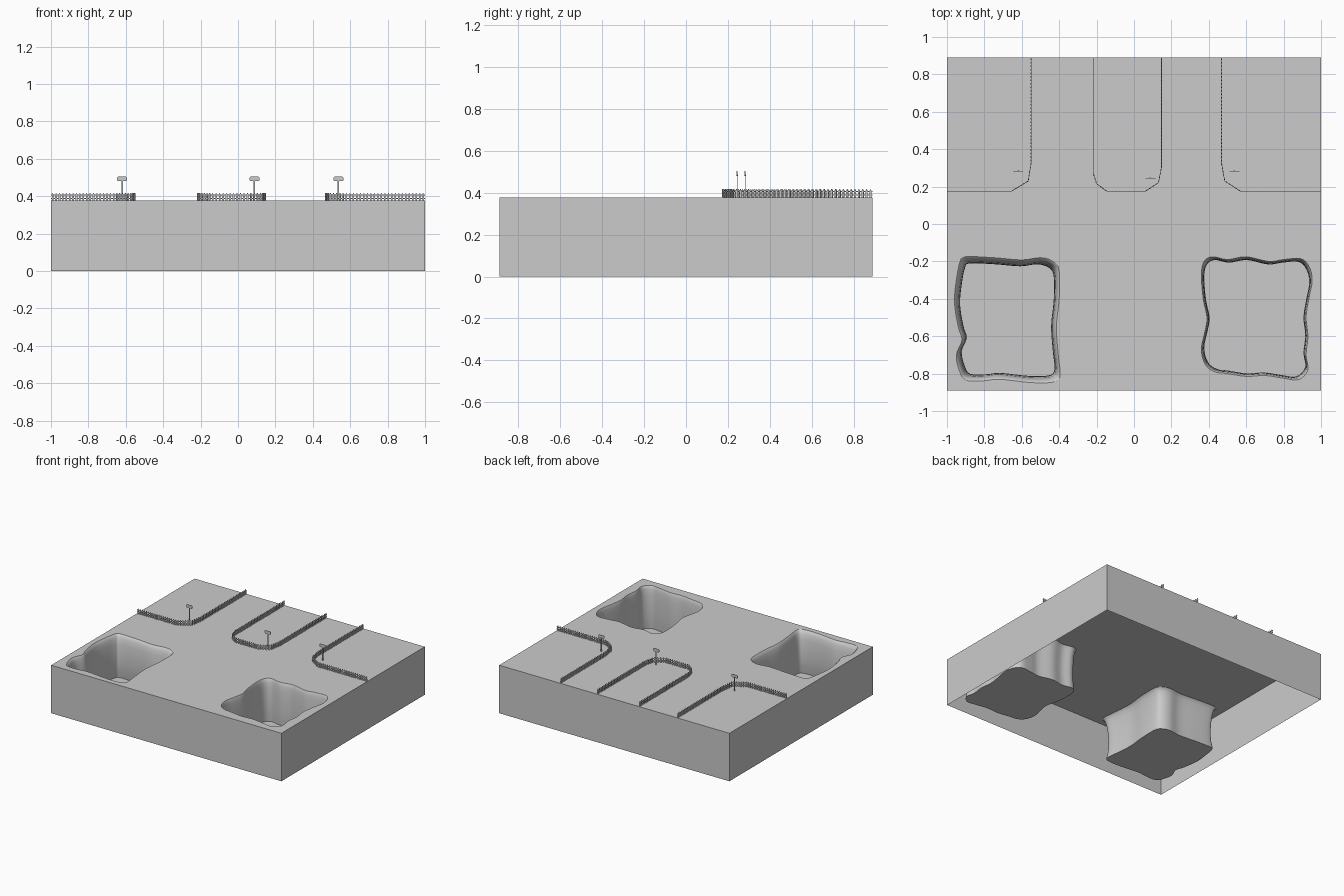
import bpy, bmesh, math
from mathutils import Vector

if "Cube" in bpy.data.objects:
    bpy.data.objects.remove(bpy.data.objects["Cube"])

TOP, HX, HY, FLOOR = 0.377, 1.0, 0.89, 0.045

LEFT_RIM = [(-.90, -.175), (-.75, -.18), (-.6, -.192), (-.5, -.18), (-.43, -.2), (-.40, -.25),
            (-.40, -.4), (-.415, -.55), (-.405, -.7), (-.395, -.81), (-.43, -.845), (-.55, -.848),
            (-.72, -.83), (-.8, -.838), (-.9, -.835), (-.935, -.78), (-.95, -.7), (-.92, -.62),
            (-.94, -.55), (-.96, -.42), (-.95, -.3), (-.93, -.2)]
RIGHT_RIM = [(.42, -.175), (.5, -.19), (.6, -.175), (.72, -.2), (.8, -.19), (.89, -.185),
             (.935, -.225), (.953, -.3), (.935, -.4), (.92, -.5), (.93, -.6), (.92, -.7),
             (.93, -.78), (.88, -.832), (.8, -.825), (.7, -.81), (.6, -.815), (.5, -.80),
             (.43, -.79), (.38, -.75), (.36, -.67), (.38, -.57), (.39, -.5), (.37, -.4),
             (.36, -.27), (.375, -.2)]


def finish(bm, name, smooth=False):
    me = bpy.data.meshes.new(name)
    bm.to_mesh(me)
    bm.free()
    ob = bpy.data.objects.new(name, me)
    bpy.context.collection.objects.link(ob)
    if smooth:
        bpy.ops.object.select_all(action='DESELECT')
        ob.select_set(True)
        bpy.context.view_layer.objects.active = ob
        bpy.ops.object.shade_smooth_by_angle(angle=math.radians(40))
    return ob


def smooth_loop(pts, steps=4):
    """Closed Catmull-Rom curve through the points."""
    out, n = [], len(pts)
    for i in range(n):
        a, b, c, d = (Vector(pts[(i + k) % n]) for k in (-1, 0, 1, 2))
        for s in range(steps):
            t = s / steps
            out.append(0.5 * (2 * b + (c - a) * t + (2 * a - 5 * b + 4 * c - d) * t * t
                              + (3 * b - a - 3 * c + d) * t ** 3))
    return out


def ring(bm, pts, z):
    return [bm.verts.new((p[0], p[1], z)) for p in pts]


def bridge(bm, a, b):
    n = len(a)
    for i in range(n):
        bm.faces.new((a[i], a[(i + 1) % n], b[(i + 1) % n], b[i]))


rims = {"left_pit": smooth_loop(LEFT_RIM), "right_pit": smooth_loop(RIGHT_RIM)}

# ground slab: top with two openings and four side walls, open underneath
bm = bmesh.new()
corners = [(-HX, -HY), (HX, -HY), (HX, HY), (-HX, HY)]
loops = [ring(bm, corners, TOP)] + [ring(bm, r, TOP) for r in rims.values()]
edges = [bm.edges.new((l[i], l[(i + 1) % len(l)])) for l in loops for i in range(len(l))]
bmesh.ops.triangle_fill(bm, use_beauty=True, edges=edges, normal=(0, 0, 1))
bridge(bm, ring(bm, corners, 0), loops[0])
finish(bm, "ground_slab")

# pits: softly flared walls with a flat floor
PROFILE = [(TOP, 0), (.371, .007), (.35, .016), (.31, .024), (.24, .03), (.16, .032),
           (.10, .028), (FLOOR, .02)]
for name, rim in rims.items():
    bm = bmesh.new()
    cx = (min(p.x for p in rim) + max(p.x for p in rim)) / 2
    cy = (min(p.y for p in rim) + max(p.y for p in rim)) / 2
    k = 1.0 if name == "left_pit" else 0.5
    prev = None
    for z, inset in PROFILE:
        s = 1 - k * inset / 0.3
        cur = ring(bm, [(cx + (p.x - cx) * s, cy + (p.y - cy) * s) for p in rim], z)
        if prev:
            bridge(bm, prev, cur)
        prev = cur
    bm.faces.new(prev)
    bmesh.ops.recalc_face_normals(bm, faces=bm.faces)
    if max(bm.faces, key=lambda f: f.calc_area()).normal.z < 0:
        bmesh.ops.reverse_faces(bm, faces=bm.faces)
    finish(bm, name, True)


def extrude_outline(bm, outline, origin, along, thick):
    """Flat outline (distance along, height) given a thickness."""
    side = Vector((-along.y, along.x, 0)) * thick / 2
    a = [bm.verts.new(origin + along * u + Vector((0, 0, v)) - side) for u, v in outline]
    b = [bm.verts.new(origin + along * u + Vector((0, 0, v)) + side) for u, v in outline]
    bridge(bm, a, b)
    bm.faces.new(a[::-1])
    bm.faces.new(b)


def fence(name, path, spacing=0.0185):
    """Pointed pickets on two rails along a path."""
    bm = bmesh.new()
    w = 0.0045
    picket = [(-w, 0), (w, 0), (w, .033), (0, .041), (-w, .033)]
    for p, q in zip(path, path[1:]):
        p, q = Vector((*p, TOP)), Vector((*q, TOP))
        length = (q - p).length
        d = (q - p) / length
        for h in (.009, .026):
            extrude_outline(bm, [(0, h), (length, h), (length, h + .005), (0, h + .005)], p, d, .003)
        n = max(1, round(length / spacing))
        for i in range(n):
            extrude_outline(bm, picket, p + d * (length * (i + .5) / n), d, .005)
    bmesh.ops.recalc_face_normals(bm, faces=bm.faces)
    finish(bm, name)


# picket fences
fence("left_fence", [(-1, .175), (-.655, .175), (-.565, .23), (-.55, .33), (-.55, HY)])
fence("middle_fence", [(-.218, HY), (-.218, .27), (-.2, .215), (-.145, .175), (.06, .175),
                       (.13, .22), (.147, .3), (.147, HY)])
fence("right_fence", [(.467, HY), (.467, .33), (.485, .23), (.57, .175), (1, .175)])

# small signs on posts
for name, x, y in (("left_sign", -.62, .285), ("middle_sign", .088, .247), ("right_sign", .537, .285)):
    bm = bmesh.new()
    o, X = Vector((x, y, TOP)), Vector((1, 0, 0))
    extrude_outline(bm, [(-.004, 0), (.004, 0), (.004, .11), (-.004, .11)], o, X, .004)
    a, b, c = .026, .103, .127
    plate = [(-a + .005, b), (a - .005, b), (a, b + .005), (a, c - .005),
             (a - .005, c), (-a + .005, c), (-a, c - .005), (-a, b + .005)]
    extrude_outline(bm, plate, o + Vector((0, -.003, 0)), X, .004)
    bmesh.ops.recalc_face_normals(bm, faces=bm.faces)
    finish(bm, name)
